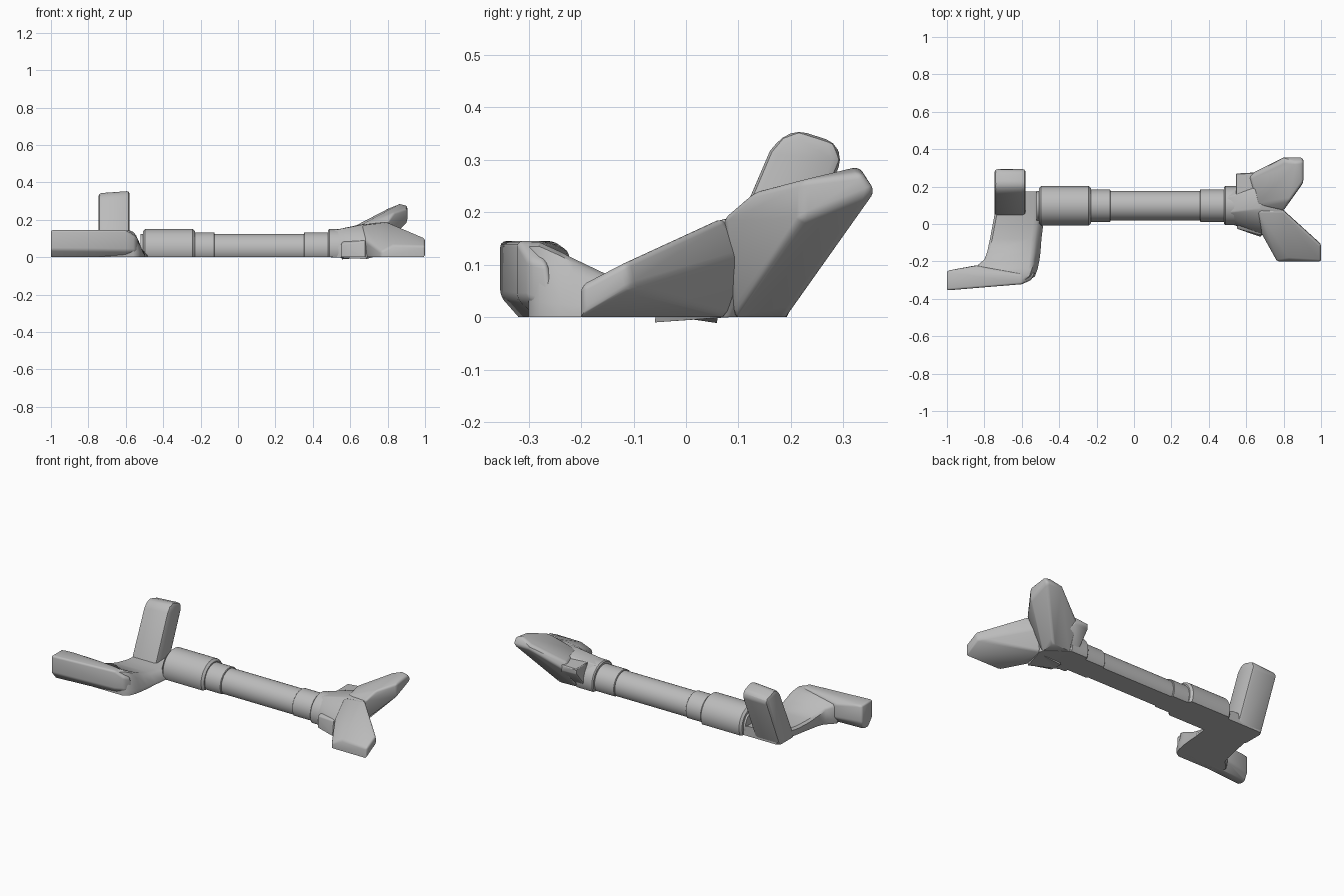
import bpy, bmesh, math
from mathutils import Matrix, Vector

cube = bpy.data.objects.get("Cube")
if cube:
    bpy.data.objects.remove(cube, do_unlink=True)

grey = bpy.data.materials.new("plain grey")
grey.use_nodes = True
grey.diffuse_color = (0.5, 0.5, 0.5, 1)
grey.node_tree.nodes["Principled BSDF"].inputs["Base Color"].default_value = (0.5, 0.5, 0.5, 1)


def finish(bm, name, bevel=0, segments=3, angle=40):
    """Bevel every edge off the ground, then make a smooth-shaded object."""
    bmesh.ops.recalc_face_normals(bm, faces=bm.faces)
    if bevel:
        edges = [e for e in bm.edges if max(v.co.z for v in e.verts) > 0.005
                 and e.calc_face_angle(0) > math.radians(25)]
        bmesh.ops.bevel(bm, geom=edges, offset=bevel, segments=segments,
                        profile=0.5, affect='EDGES', clamp_overlap=True)
    mesh = bpy.data.meshes.new(name)
    bm.to_mesh(mesh)
    bm.free()
    mesh.materials.append(grey)
    obj = bpy.data.objects.new(name, mesh)
    bpy.context.collection.objects.link(obj)
    bpy.ops.object.select_all(action='DESELECT')
    obj.select_set(True)
    bpy.context.view_layer.objects.active = obj
    bpy.ops.object.shade_smooth_by_angle(angle=math.radians(angle))
    return obj


def hull(name, points, bevel, segments=3):
    """Faceted solid wrapped around a few corner points."""
    bm = bmesh.new()
    for p in points:
        bm.verts.new(p)
    out = bmesh.ops.convex_hull(bm, input=bm.verts)
    loose = [v for v in bm.verts if not v.link_faces]
    bmesh.ops.delete(bm, geom=loose, context='VERTS')
    bmesh.ops.dissolve_limit(bm, angle_limit=math.radians(4), verts=bm.verts, edges=bm.edges)
    return finish(bm, name, bevel, segments)


def rod(name, x0, x1, radius, edge=0.0):
    """Round rod along x with a flat ground cut and eased ends."""
    bm = bmesh.new()
    profile = [(x0, radius - edge), (x0 + edge, radius), (x1 - edge, radius), (x1, radius - edge)]
    rings = []
    for x, r in (profile if edge else [(x0, radius), (x1, radius)]):
        rings.append([bm.verts.new((x, 0.098 + r * math.cos(a), 0.046 + r * math.sin(a)))
                      for a in (math.tau * i / 48 for i in range(48))])
    for a, b in zip(rings, rings[1:]):
        for i in range(48):
            j = (i + 1) % 48
            bm.faces.new((a[i], a[j], b[j], b[i]))
    bm.faces.new(rings[0])
    bm.faces.new(rings[-1])
    cut = bmesh.ops.bisect_plane(bm, geom=bm.verts[:] + bm.edges[:] + bm.faces[:],
                                 plane_co=(0, 0, 0), plane_no=(0, 0, 1), clear_inner=True)
    bmesh.ops.holes_fill(bm, edges=[e for e in bm.edges if e.is_boundary])
    return finish(bm, name)


# Handle and its collars
rod("handle_shaft", -0.52, 0.55, 0.079)
rod("left_collar", -0.508, -0.23, 0.105, 0.012)
rod("left_ring", -0.235, -0.125, 0.086, 0.003)
rod("right_ring", 0.352, 0.485, 0.086, 0.003)
rod("right_collar", 0.482, 0.6, 0.104, 0.006)

# Dished plate: rows of y, left x, right top x, right bottom x, top z
rows = [(-0.30, -0.82, -0.575, -0.56, 0.143), (-0.28, -0.84, -0.55, -0.53, 0.143),
        (-0.24, -0.85, -0.535, -0.515, 0.125), (-0.215, -0.83, -0.53, -0.51, 0.112),
        (-0.19, -0.80, -0.53, -0.505, 0.10), (-0.15, -0.785, -0.525, -0.50, 0.081),
        (-0.08, -0.77, -0.52, -0.495, 0.062), (0.0, -0.755, -0.51, -0.485, 0.053),
        (0.08, -0.74, -0.505, -0.485, 0.055), (0.175, -0.735, -0.505, -0.49, 0.06)]
bm = bmesh.new()
rings = []
for y, xl, xt, xb, z in rows:
    section = [(xl + 0.01, 0), (xl, z * 0.3), (xl, z - 0.012), (xl + 0.012, z), (xt - 0.03, z),
               (xt - 0.01, z - 0.008), (xt, z * 0.75), (xb, z * 0.2), (xb, 0)]
    rings.append([bm.verts.new((x, y, h)) for x, h in section])
for a, b in zip(rings, rings[1:]):
    for i in range(len(a)):
        j = (i + 1) % len(a)
        bm.faces.new((a[i], a[j], b[j], b[i]))
bm.faces.new(rings[0])
bm.faces.new(rings[-1])
finish(bm, "dished_plate")

# Front arm with chamfered underside
arm = [(-1.0, y, z) for y, z in ((-0.355, 0.04), (-0.355, 0.145), (-0.25, 0.145),
                                 (-0.25, 0.04), (-0.27, 0), (-0.32, 0))]
arm += [(-0.85, -0.222, z) for z in (0.04, 0.125)]
arm += [(-0.60, y, z) for y, z in ((-0.322, 0.035), (-0.322, 0.145), (-0.27, 0.145),
                                   (-0.25, 0), (-0.285, 0))]
arm += [(-0.55, -0.30, 0.035), (-0.55, -0.30, 0.11), (-0.53, -0.265, 0.1), (-0.525, -0.25, 0)]
hull("front_arm", arm, 0.012)

# Upright bar leaning to the back
side = [(0.03, 0), (0.05, 0.06), (0.16, 0.318), (0.183, 0.345), (0.215, 0.357),
        (0.283, 0.335), (0.297, 0.30), (0.17, 0)]
hull("upright_bar", [(x, y, z - (0.012 if x < -0.7 and z > 0.3 else 0))
                     for x in (-0.745, -0.58) for y, z in side], 0.016, 2)

# Forked end: core, side lumps and two prongs
hull("fork_core", [(0.49, 0.19, 0.06), (0.49, 0.01, 0.06), (0.49, 0.06, 0.14), (0.49, 0.14, 0.14),
                   (0.49, 0.18, 0), (0.49, 0.02, 0), (0.80, 0.07, 0.188), (0.75, 0.13, 0.125),
                   (0.68, -0.05, 0.09), (0.72, 0.08, 0), (0.69, -0.06, 0), (0.56, 0.0, 0.10),
                   (0.67, 0.08, 0.175), (0.68, 0.2, 0.18), (0.60, 0.19, 0)], 0.006, 2)
hull("front_lump", [(0.55, -0.025, 0), (0.55, -0.025, 0.07), (0.57, 0.02, 0.10), (0.56, 0.06, 0),
                    (0.68, -0.07, 0), (0.68, -0.06, 0.085), (0.70, 0.06, 0.12), (0.70, 0.06, 0)], 0.006, 2)
hull("back_lump", [(0.545, 0.27, 0.12), (0.545, 0.27, 0.15), (0.545, 0.15, 0.15), (0.545, 0.18, 0.01),
                   (0.64, 0.275, 0.12), (0.64, 0.275, 0.155), (0.70, 0.15, 0.17), (0.70, 0.18, 0.01)],
     0.004, 1)
hull("front_prong", [(1.0, -0.2, 0), (1.0, -0.2, 0.06), (1.0, -0.105, 0.055), (1.0, -0.115, 0.105),
                     (0.765, -0.2, 0), (0.765, -0.2, 0.03), (0.83, -0.19, 0.065),
                     (0.80, 0.07, 0.19), (0.75, 0.12, 0.12), (0.68, -0.05, 0.09), (0.69, -0.06, 0),
                     (0.66, 0.07, 0.175), (0.72, 0.08, 0)], 0.012)
hull("back_prong", [(0.905, 0.36, 0.24), (0.905, 0.335, 0.275), (0.905, 0.22, 0.185),
                    (0.905, 0.225, 0.262), (0.865, 0.33, 0.287), (0.80, 0.36, 0.24),
                    (0.80, 0.335, 0.26), (0.62, 0.27, 0.125), (0.62, 0.25, 0.165),
                    (0.80, 0.07, 0.188), (0.835, 0.13, 0.24), (0.72, 0.09, 0), (0.60, 0.19, 0),
                    (0.72, 0.19, 0), (0.75, 0.13, 0.12), (0.66, 0.1, 0.172)], 0.012)
